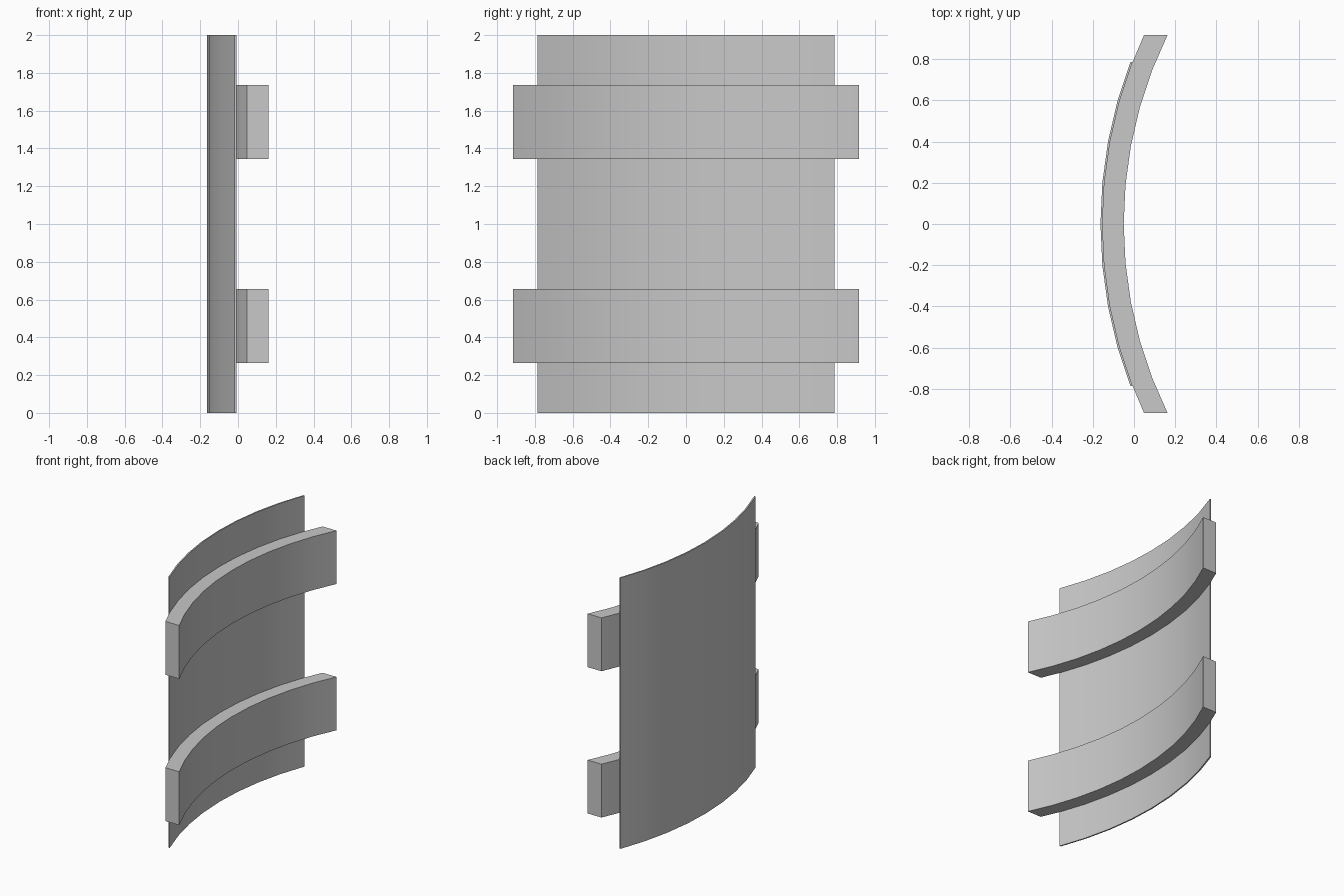
import bpy
import bmesh
from math import asin, sin, cos, radians

cube = bpy.data.objects.get("Cube")
if cube:
    bpy.data.objects.remove(cube, do_unlink=True)

# One plain grey for everything
grey = bpy.data.materials.new("plain_grey")
grey.use_nodes = True
colour = (0.58, 0.58, 0.58, 1)
grey.diffuse_color = colour
grey.node_tree.nodes["Principled BSDF"].inputs["Base Color"].default_value = colour

CENTRE_X = 2.037                 # shared axis of all the arcs
HALF_PANEL = 0.787
STEP = asin(HALF_PANEL / 2.2) / 4


def arc(radius, half_width):
    """Plan points of an arc, bulging to -x and ending at y = +-half_width."""
    end = asin(half_width / radius)
    inner = [i * STEP for i in range(-4, 5) if abs(i * STEP) < end - 0.01]
    return [(CENTRE_X - radius * cos(a), radius * sin(a))
            for a in [-end] + inner + [end]]


def curved_slab(name, outer, inner, half_width, bottom, top):
    """Extrude the strip between two arcs upwards."""
    bm = bmesh.new()
    outline = arc(outer, half_width) + arc(inner, half_width)[::-1]
    verts = [bm.verts.new((x, y, bottom)) for x, y in outline]
    n = len(verts)
    strip = [bm.faces.new((verts[i], verts[i + 1], verts[n - 2 - i], verts[n - 1 - i]))
             for i in range(n // 2 - 1)]
    new = bmesh.ops.extrude_face_region(bm, geom=strip, use_keep_orig=True)["geom"]
    bmesh.ops.translate(bm, vec=(0, 0, top - bottom),
                        verts=[v for v in new if isinstance(v, bmesh.types.BMVert)])
    bmesh.ops.recalc_face_normals(bm, faces=bm.faces)
    mesh = bpy.data.meshes.new(name)
    bm.to_mesh(mesh)
    bm.free()
    mesh.materials.append(grey)
    obj = bpy.data.objects.new(name, mesh)
    bpy.context.collection.objects.link(obj)
    bpy.ops.object.select_all(action="DESELECT")
    obj.select_set(True)
    bpy.context.view_layer.objects.active = obj
    bpy.ops.object.shade_smooth_by_angle(angle=radians(30))


# Thin curved panel
curved_slab("curved_panel", 2.2, 2.19, HALF_PANEL, 0, 2)

# Two thick bands on the hollow side, wider than the panel
for name, middle in (("lower_band", 0.46), ("upper_band", 1.54)):
    curved_slab(name, 2.19, 2.087, 0.917, middle - 0.197, middle + 0.197)
